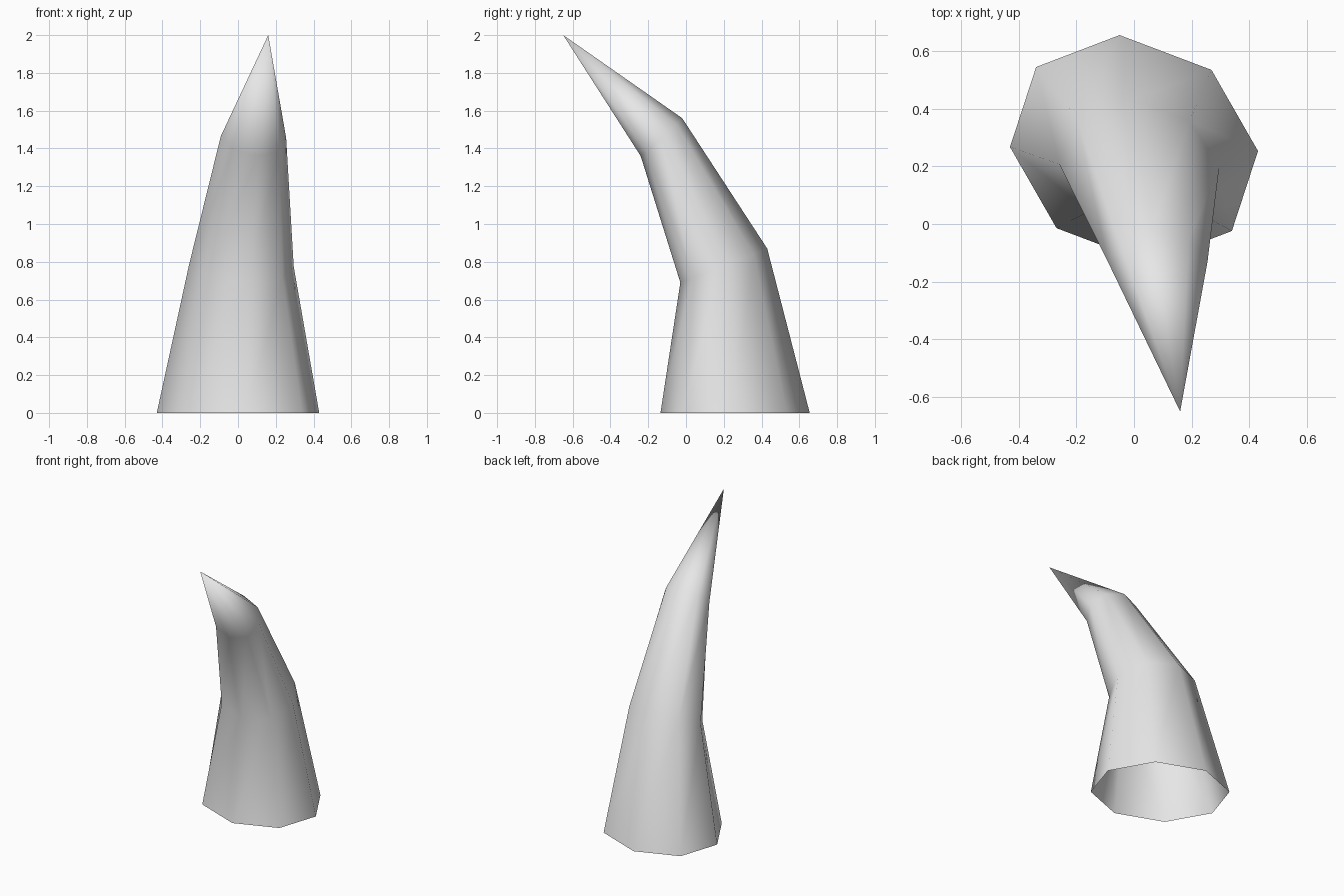
import bpy, bmesh, math
from mathutils import Vector

cube = bpy.data.objects.get("Cube")
if cube:
    bpy.data.objects.remove(cube, do_unlink=True)

SIDES = 8

# Plain grey horn material
grey = bpy.data.materials.new("light grey")
grey.use_nodes = True
colour = (0.8, 0.8, 0.8, 1)
grey.diffuse_color = colour
grey.node_tree.nodes["Principled BSDF"].inputs["Base Color"].default_value = colour

# Each ring: centre, sideways half axis, backward half axis
rings = [
    ((0, 0.26, 0), (0.43, -0.007, 0), (-0.05, 0.395, 0)),
    ((0.018, 0.2, 0.78), (0.277, -0.007, -0.005), (-0.03, 0.23, 0.09)),
    ((0.082, -0.13, 1.46), (0.173, 0, -0.005), (-0.02, 0.11, 0.1)),
]
tip_point = (0.16, -0.65, 2)


def add_ring(bm, centre, side, back):
    centre, side, back = Vector(centre), Vector(side), Vector(back)
    angles = [math.tau * i / SIDES for i in range(SIDES)]
    return [bm.verts.new(centre + side * math.cos(a) + back * math.sin(a)) for a in angles]


# Curved horn: tapered sleeves closing to a point, open underneath
bm = bmesh.new()
loops = [add_ring(bm, *ring) for ring in rings]
tip = bm.verts.new(tip_point)
for i in range(SIDES):
    j = (i + 1) % SIDES
    for low, high in zip(loops, loops[1:]):
        bm.faces.new((low[i], low[j], high[j], high[i]))
    bm.faces.new((loops[-1][i], loops[-1][j], tip))
for face in bm.faces:
    face.smooth = True

mesh = bpy.data.meshes.new("horn")
bm.to_mesh(mesh)
bm.free()
mesh.materials.append(grey)
horn = bpy.data.objects.new("horn", mesh)
bpy.context.collection.objects.link(horn)
